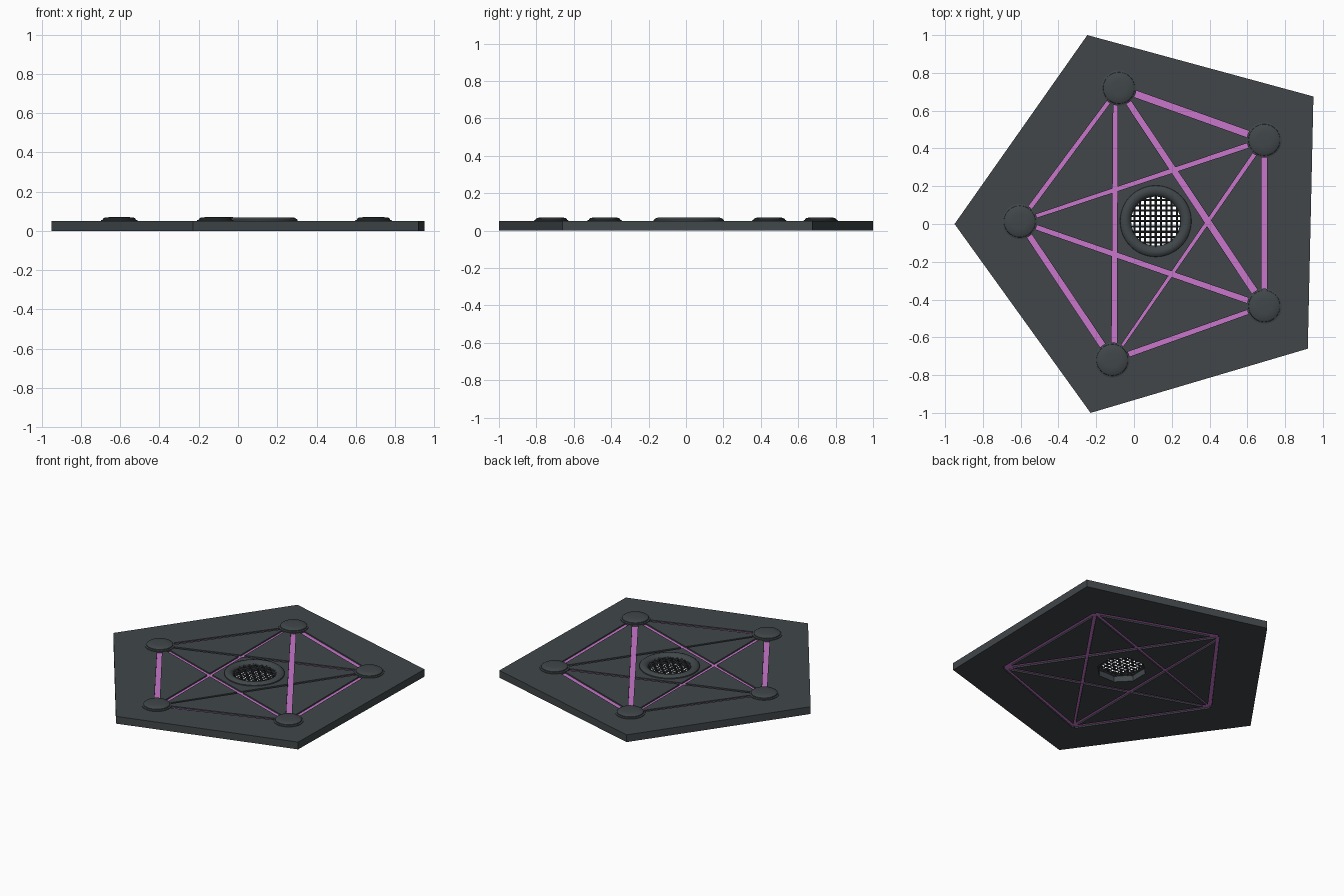
import bpy, bmesh, math
from mathutils import Vector

if "Cube" in bpy.data.objects:
    bpy.data.objects.remove(bpy.data.objects["Cube"])


def material(name, rgb):
    m = bpy.data.materials.new(name)
    m.diffuse_color = (*rgb, 1)
    m.use_nodes = True
    m.node_tree.nodes["Principled BSDF"].inputs["Base Color"].default_value = m.diffuse_color
    return m


GREY = material("slate_grey", (0.052, 0.062, 0.067))
PURPLE = material("orchid_purple", (0.58, 0.18, 0.60))
DARK = material("wire_charcoal", (0.03, 0.034, 0.037))


def make(name, bm, mat):
    bmesh.ops.recalc_face_normals(bm, faces=bm.faces[:])
    me = bpy.data.meshes.new(name)
    bm.to_mesh(me)
    bm.free()
    me.materials.append(mat)
    ob = bpy.data.objects.new(name, me)
    bpy.context.collection.objects.link(ob)
    return ob


def prism(bm, pts, z0, z1):
    """Closed upright prism over an outline."""
    lo = [bm.verts.new((x, y, z0)) for x, y in pts]
    hi = [bm.verts.new((x, y, z1)) for x, y in pts]
    bm.faces.new(lo[::-1])
    bm.faces.new(hi)
    n = len(pts)
    for i in range(n):
        j = (i + 1) % n
        bm.faces.new((lo[i], lo[j], hi[j], hi[i]))


def prism_object(name, pts, z0, z1, mat):
    bm = bmesh.new()
    prism(bm, pts, z0, z1)
    return make(name, bm, mat)


def lathe(name, centre, profile, mat, n=40, closed=False):
    """Turned part; the profile is (radius, height)."""
    bm = bmesh.new()
    rings = [[bm.verts.new((centre[0] + r * math.cos(a), centre[1] + r * math.sin(a), z))
              for a in (math.tau * i / n for i in range(n))] for r, z in profile]
    pairs = list(zip(rings, rings[1:]))
    if closed:
        pairs.append((rings[-1], rings[0]))
    else:
        bm.faces.new(rings[0])
        bm.faces.new(rings[-1])
    for a, b in pairs:
        for i in range(n):
            j = (i + 1) % n
            bm.faces.new((a[i], a[j], b[j], b[i]))
    ob = make(name, bm, mat)
    bpy.context.view_layer.objects.active = ob
    ob.select_set(True)
    bpy.ops.object.shade_smooth_by_angle(angle=math.radians(35))
    ob.select_set(False)
    return ob


def cut(target, cutter):
    mod = target.modifiers.new("cut", 'BOOLEAN')
    mod.operation = 'DIFFERENCE'
    mod.solver = 'EXACT'
    mod.object = cutter
    bpy.context.view_layer.objects.active = target
    bpy.ops.object.modifier_apply(modifier=mod.name)
    bpy.data.objects.remove(cutter)


def strip(a, b, wa, wb):
    """Tapered strip outline from a to b."""
    a, b = Vector(a), Vector(b)
    d = (b - a).normalized()
    n = Vector((-d.y, d.x)) / 2
    return [tuple(p) for p in (a - n * wa, b - n * wb, b + n * wb, a + n * wa)]


# Five-sided base slab
base = prism_object("base_slab", [(-0.95, 0), (-0.23, -1), (0.92, -0.66), (0.95, 0.675),
                                  (-0.247, 1)], 0, 0.05, GREY)

# Sunken purple lines joining the five studs, tapered as (from, to, width, width)
studs = [(0.69, 0.445), (-0.08, 0.72), (-0.605, 0.013), (-0.115, -0.72), (0.69, -0.435)]
lines = [(0, 1, .036, .036), (1, 2, .020, .024), (2, 3, .030, .034), (3, 4, .028, .022),
         (4, 0, .030, .030), (0, 2, .026, .018), (1, 3, .022, .028), (2, 4, .024, .030),
         (3, 0, .013, .022), (1, 4, .030, .036)]
for i, j, wa, wb in lines:
    a, b = studs[i], studs[j]
    if (i, j) == (1, 3):
        a, b = (-0.098, 0.71), (-0.105, -0.71)
    cut(base, prism_object("groove_cutter", strip(a, b, wa, wb), -0.1, 0.15, GREY))
    prism_object(f"purple_line_{i}_{j}", strip(a, b, wa + .004, wb + .004), 0.01, 0.041, PURPLE)

# Central opening
C = (0.115, 0.015)
cut(base, prism_object("hole_cutter",
                       [(C[0] + 0.155 * math.cos(math.tau * (i + .5) / 8),
                         C[1] + 0.155 * math.sin(math.tau * (i + .5) / 8)) for i in range(8)],
                       -0.1, 0.15, GREY))

# Low domed studs with a stepped rim
for k, p in enumerate(studs):
    lathe(f"stud_{k}", p, [(.093, .042), (.093, .054), (.084, .057), (.083, .062),
                           (.074, .068), (.04, .0705), (.005, .071)], GREY)

# Rounded collar round the opening
lathe("speaker_collar", C, [(.19, .044), (.188, .056), (.178, .065), (.165, .069), (.15, .066),
                            (.138, .058), (.13, .045), (.16, .036)], GREY, 48, True)

# Woven wire screen, clipped to the round opening
bm = bmesh.new()
R, step, w = 0.145, 0.028, 0.0055
for axis in (0, 1):
    for k in range(-4, 5):
        o = k * step
        half = math.sqrt(R * R - o * o)
        n = max(4, round(half * 2 / (step / 2)))
        rings = []
        for i in range(n + 1):
            t = -half + 2 * half * i / n
            z = 0.047 + 0.004 * math.cos(math.pi * (t / step + k + axis))
            ring = []
            for da, dz in ((w, 0), (0, w), (-w, 0), (0, -w)):
                x, y = (t, o + da) if axis == 0 else (o + da, t)
                ring.append(bm.verts.new((C[0] + x, C[1] + y, z + dz)))
            rings.append(ring)
        for a, b in zip(rings, rings[1:]):
            for i in range(4):
                j = (i + 1) % 4
                bm.faces.new((a[i], a[j], b[j], b[i]))
        bm.faces.new(rings[0])
        bm.faces.new(rings[-1])
make("wire_screen", bm, DARK)
